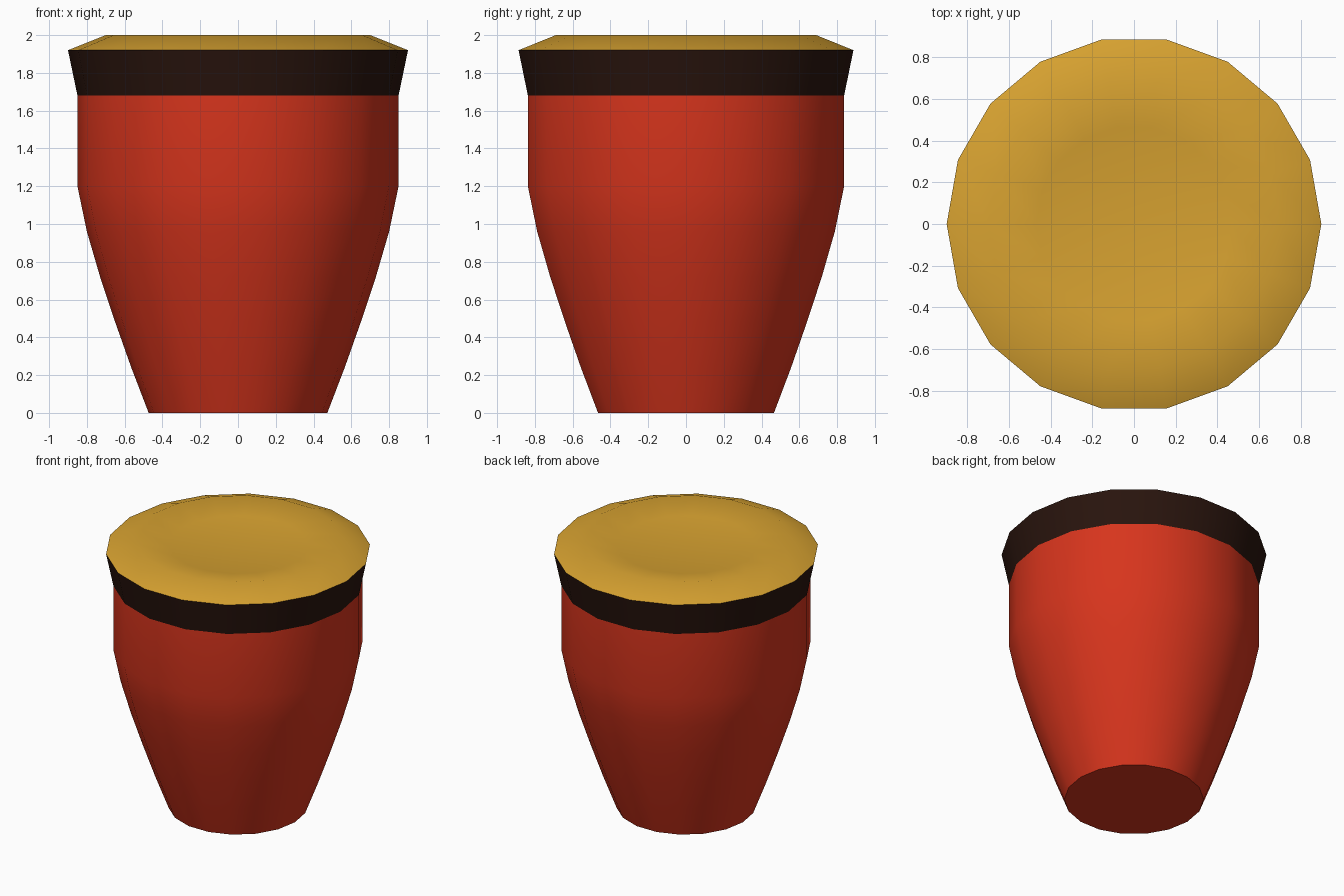
import bpy, bmesh, math

if "Cube" in bpy.data.objects:
    bpy.data.objects.remove(bpy.data.objects["Cube"])

SIDES = 18


def material(name, rgb):
    m = bpy.data.materials.new(name)
    m.diffuse_color = (*rgb, 1)
    m.use_nodes = True
    m.node_tree.nodes["Principled BSDF"].inputs["Base Color"].default_value = m.diffuse_color
    return m


def lathe(name, profile, mat, cap_first=False, cap_last=False):
    """Spin a (radius, height) profile, listed bottom/outside first, around z."""
    bm = bmesh.new()
    rings = []
    for r, z in profile:
        rings.append([bm.verts.new((r * math.cos(a), r * math.sin(a), z))
                      for a in (math.tau * i / SIDES for i in range(SIDES))])
    for low, high in zip(rings, rings[1:]):
        for i in range(SIDES):
            j = (i + 1) % SIDES
            bm.faces.new((low[i], low[j], high[j], high[i]))
    if cap_first:
        bm.faces.new(rings[0][::-1])
    if cap_last:
        bm.faces.new(rings[-1])
    mesh = bpy.data.meshes.new(name)
    bm.to_mesh(mesh)
    bm.free()
    mesh.materials.append(mat)
    ob = bpy.data.objects.new(name, mesh)
    bpy.context.collection.objects.link(ob)
    bpy.ops.object.select_all(action='DESELECT')
    ob.select_set(True)
    bpy.context.view_layer.objects.active = ob
    bpy.ops.object.shade_smooth_by_angle(angle=math.radians(35))
    return ob


red = material("red", (0.68, 0.035, 0.012))
dark = material("dark_brown", (0.022, 0.007, 0.004))
gold = material("gold", (0.68, 0.36, 0.03))

# Tapered body with closed base
lathe("drum_body", [(0.473, 0), (0.565, 0.24), (0.65, 0.48), (0.73, 0.72),
                    (0.80, 0.96), (0.85, 1.2), (0.85, 1.68)], red, cap_first=True)

# Flared band below the rim
lathe("rim_band", [(0.85, 1.68), (0.90, 1.92)], dark)

# Raised ring with a shallow dished centre
lathe("drum_top", [(0.90, 1.92), (0.70, 2.0), (0.47, 1.955)], gold, cap_last=True)
